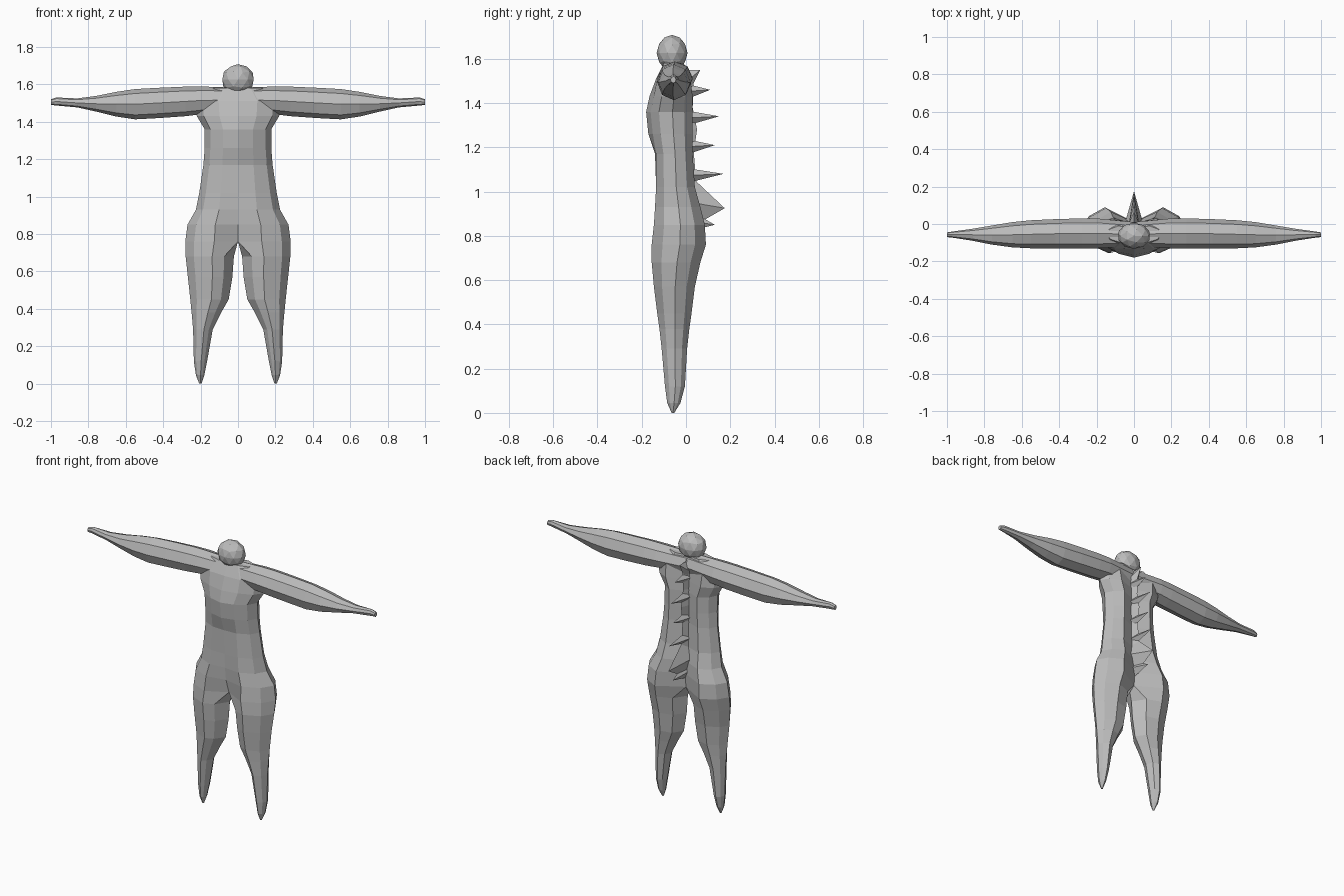
import bpy, bmesh, math
from mathutils import Vector

if "Cube" in bpy.data.objects:
    bpy.data.objects.remove(bpy.data.objects["Cube"])

skin = bpy.data.materials.new("plain grey")
skin.diffuse_color = (0.5, 0.5, 0.5, 1)
skin.use_nodes = True
skin.node_tree.nodes["Principled BSDF"].inputs["Base Color"].default_value = skin.diffuse_color


def make(name, bm, mirror=False):
    bmesh.ops.recalc_face_normals(bm, faces=bm.faces)
    mesh = bpy.data.meshes.new(name)
    bm.to_mesh(mesh)
    bm.free()
    mesh.materials.append(skin)
    ob = bpy.data.objects.new(name, mesh)
    bpy.context.collection.objects.link(ob)
    if mirror:
        mod = ob.modifiers.new("mirror", 'MIRROR')
        mod.use_clip = True
        mod.merge_threshold = 0.002
    return ob


def loft(rings):
    bm = bmesh.new()
    rows = [[bm.verts.new(p) for p in ring] for ring in rings]
    n = len(rows[0])
    for a, b in zip(rows, rows[1:]):
        for i in range(n):
            j = (i + 1) % n
            bm.faces.new((a[i], a[j], b[j], b[i]))
    bm.faces.new(rows[0])
    bm.faces.new(rows[-1])
    return bm


# Half of the torso with its leg: z, inner x, outer x, front y, back y,
# front y and back y at the inner edge, inner edge rounding
levels = [
    (1.58, 0, .15, -.10, -.01, -.10, -.02, 0),
    (1.51, 0, .23, -.13, .02, -.135, -.01, 0),
    (1.43, 0, .22, -.145, .03, -.165, -.01, 0),
    (1.36, 0, .178, -.16, .03, -.18, -.01, 0),
    (1.26, 0, .178, -.15, .03, -.17, -.01, 0),
    (1.17, 0, .185, -.135, .03, -.14, -.01, 0),
    (1.02, 0, .207, -.135, .04, -.135, .0, 0),
    (.93, 0, .225, -.14, .065, -.13, .01, 0),
    (.85, 0, .27, -.145, .085, -.12, .01, 0),
    (.76, 0, .282, -.155, .09, -.09, .0, 0),
    (.68, .022, .28, -.155, .065, -.13, .03, .2),
    (.57, .03, .268, -.145, .04, -.12, .02, .2),
    (.45, .05, .255, -.13, .025, -.11, .01, .2),
    (.38, .09, .248, -.12, .015, -.10, .0, .2),
    (.29, .135, .24, -.11, .005, -.09, -.01, .2),
    (.12, .165, .236, -.095, -.005, -.08, -.02, .2),
    (.045, .18, .225, -.085, -.025, -.075, -.035, .2),
    (0, .195, .207, -.065, -.053, -.063, -.055, .2)]


def body_ring(z, xi, xo, yf, yb, yif, yib, k):
    w, d = xo - xi, yb - yf
    return [(xi + k * w, yif, z), (xi + .45 * w, yf, z), (xi + .83 * w, yf + .2 * d, z),
            (xo, yf + .52 * d, z), (xi + .86 * w, yb - .2 * d, z), (xi + .55 * w, yb, z),
            (xi + k * w, yib, z), (xi, (yif + yib) / 2, z)]


bm = loft([body_ring(*lv) for lv in levels])
wall = [f for f in bm.faces if all(abs(v.co.x) < 1e-5 for v in f.verts)]
bmesh.ops.delete(bm, geom=wall, context='FACES')
make("torso_and_legs", bm, True)

# Arms: x, bottom z, top z, front y, back y
arm = [(.0, 1.45, 1.585, -.12, .01), (.2, 1.44, 1.588, -.13, .03),
       (.28, 1.43, 1.588, -.13, .03), (.42, 1.42, 1.582, -.13, .026),
       (.55, 1.413, 1.575, -.13, .02), (.65, 1.428, 1.56, -.125, .01),
       (.76, 1.455, 1.538, -.11, -.008), (.86, 1.477, 1.525, -.09, -.025),
       (.97, 1.487, 1.53, -.073, -.04), (1.0, 1.49, 1.52, -.07, -.045)]


def arm_ring(x, zb, zt, yf, yb):
    pts = []
    for i in range(8):
        a = math.radians(45 * i)
        pts.append((x, (yf + yb) / 2 + (yb - yf) / 2 * math.cos(a),
                    (zb + zt) / 2 + (zt - zb) / 2 * math.sin(a)))
    return pts


make("arms", loft([arm_ring(*a) for a in arm]), True)

# Head
bm = bmesh.new()
bmesh.ops.create_icosphere(bm, subdivisions=2, radius=1)
bmesh.ops.scale(bm, vec=(.088, .07, .082), verts=bm.verts)
bmesh.ops.translate(bm, vec=(0, -.063, 1.626), verts=bm.verts)
make("head", bm)


# Spine ridge lying in the groove of the back: z, half width, back y
def spine_ring(z, w, y):
    return [(-w, -.02, z), (0, y, z), (w, -.02, z)]


make("spine_ridge", loft([spine_ring(*s) for s in
     [(1.56, .012, .0), (1.48, .03, .035), (1.38, .022, .03), (1.28, .03, .05),
      (1.18, .024, .035), (1.06, .035, .045), (.95, .035, .06), (.84, .02, .03)]]))


# Spines and tail: four-sided spikes from a diamond base to a tip
def spike(name, z_low, z_high, half, tip):
    bm = bmesh.new()
    mid = (z_low + z_high) / 2
    base = [bm.verts.new(p) for p in
            ((-half, .0, mid), (0, .01, z_low), (half, .0, mid), (0, .01, z_high))]
    end = bm.verts.new(Vector(tip))
    for i in range(4):
        bm.faces.new((base[i], base[(i + 1) % 4], end))
    bm.faces.new(base)
    make(name, bm)


spike("spine_top", 1.44, 1.55, .03, (0, .065, 1.55))
for i, (z, y) in enumerate([(1.455, .11), (1.335, .15), (1.205, .13), (1.075, .17)]):
    spike(f"spine_{i + 1}", z - .035, z + .03, .028, (0, y, z + .005))
spike("tail_upper", .83, 1.08, .05, (0, .175, .925))
spike("tail_lower", .82, .92, .03, (0, .13, .85))
